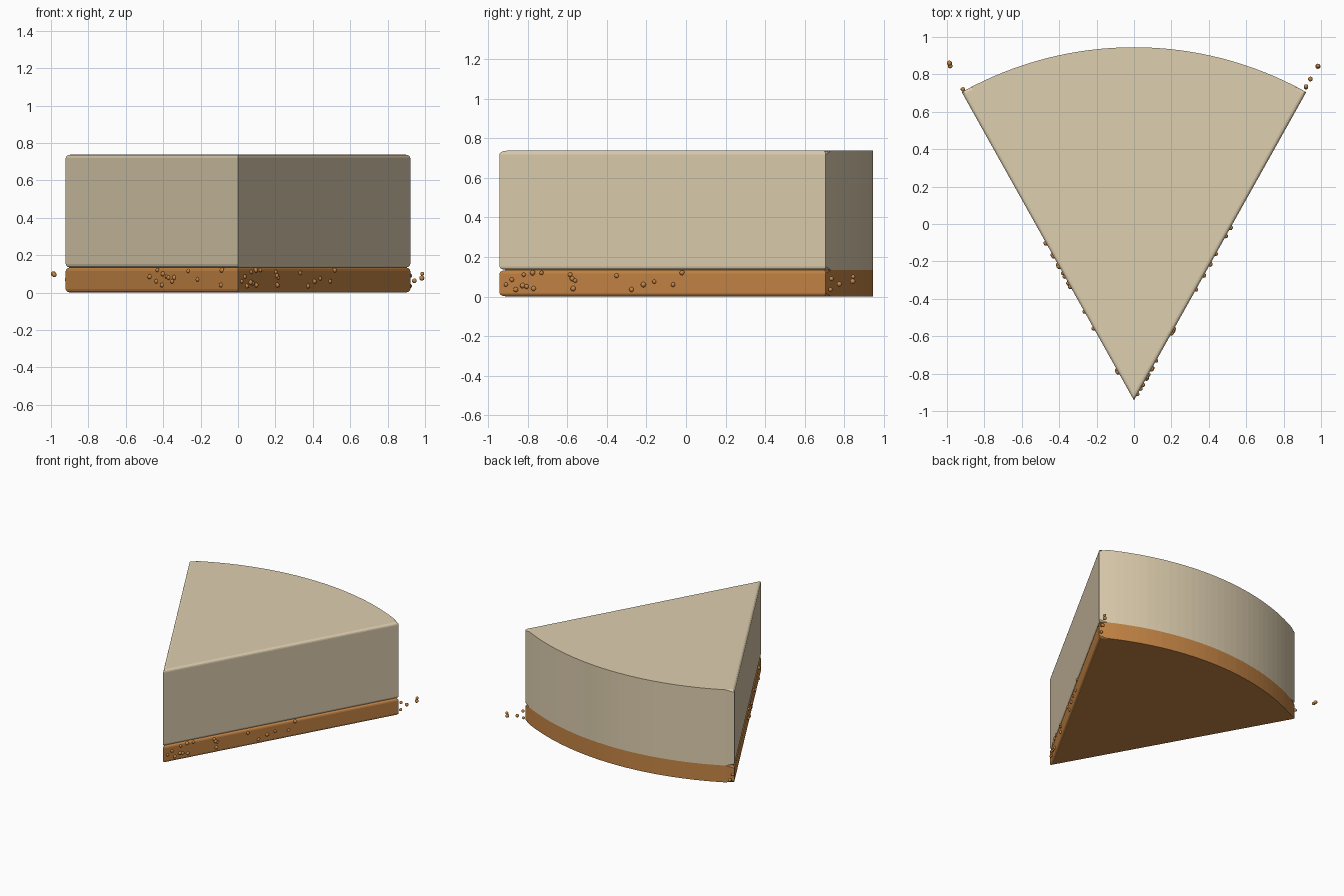
import bpy, bmesh, math

if "Cube" in bpy.data.objects:
    bpy.data.objects.remove(bpy.data.objects["Cube"])

TIP_Y, RADIUS, HALF = -0.943, 1.888, math.radians(29.2)
SEGMENTS = 32


def material(name, rgb):
    m = bpy.data.materials.new(name)
    m.diffuse_color = (*rgb, 1)
    m.use_nodes = True
    m.node_tree.nodes["Principled BSDF"].inputs["Base Color"].default_value = m.diffuse_color
    return m


cream = material("cream filling", (0.73, 0.62, 0.43))
biscuit = material("biscuit brown", (0.56, 0.235, 0.06))


def finish(bm, name, mat):
    bmesh.ops.recalc_face_normals(bm, faces=bm.faces)
    me = bpy.data.meshes.new(name)
    bm.to_mesh(me)
    bm.free()
    me.materials.append(mat)
    ob = bpy.data.objects.new(name, me)
    bpy.context.collection.objects.link(ob)
    return ob


def wedge(name, z0, z1, mat, bevel):
    """Pie-slice prism with rounded top and bottom rims."""
    bm = bmesh.new()
    pts = [(0, TIP_Y)]
    for i in range(SEGMENTS + 1):
        a = HALF - 2 * HALF * i / SEGMENTS
        pts.append((RADIUS * math.sin(a), TIP_Y + RADIUS * math.cos(a)))
    base = bm.faces.new([bm.verts.new((x, y, z0)) for x, y in pts])
    ext = bmesh.ops.extrude_face_region(bm, geom=[base], use_keep_orig=True)
    for v in ext["geom"]:
        if isinstance(v, bmesh.types.BMVert):
            v.co.z = z1
    rims = [e for e in bm.edges if abs(e.verts[0].co.z - e.verts[1].co.z) < 1e-5]
    bmesh.ops.bevel(bm, geom=rims, offset=bevel, segments=3, profile=0.5,
                    affect='EDGES', clamp_overlap=True)
    return finish(bm, name, mat)


# Crust base and filling
wedge("crust", 0.0, 0.134, biscuit, 0.018)
wedge("filling", 0.134, 0.737, cream, 0.018)

# Crumbs on the right cut face (y, z)
right = [(-.91, .06), (-.88, .085), (-.86, .035), (-.825, .055), (-.82, .11),
         (-.805, .05), (-.77, .04), (-.775, .12), (-.73, .12), (-.585, .11),
         (-.575, .09), (-.57, .04), (-.56, .08), (-.35, .105), (-.275, .035),
         (-.215, .06), (-.16, .075), (-.065, .06), (-.02, .12)]
# Crumbs on the left cut face (x, z)
left = [(-.47, .085), (-.43, .12), (-.435, .06), (-.405, .04), (-.40, .10),
        (-.38, .085), (-.37, .08), (-.35, .06), (-.34, .08), (-.265, .115),
        (-.215, .07), (-.09, .04), (-.085, .12)]
# Loose crumbs beyond the back corners
loose = [(.92, .73, .035), (.92, .735, .09), (.943, .775, .063),
         (.983, .843, .077), (.985, .845, .1),
         (-.915, .72, .07), (-.983, .845, .095), (-.987, .86, .1)]

slope = math.tan(HALF)
spots = [((y - TIP_Y) * slope, y, z) for y, z in right]
spots += [(x, TIP_Y - x / slope, z) for x, z in left]
spots += loose

bm = bmesh.new()
for i, (x, y, z) in enumerate(spots):
    geo = bmesh.ops.create_icosphere(bm, subdivisions=2, radius=0.011 + 0.001 * (i % 4))
    bmesh.ops.translate(bm, verts=geo["verts"], vec=(x, y, z))
for f in bm.faces:
    f.smooth = True
finish(bm, "crumbs", biscuit)
